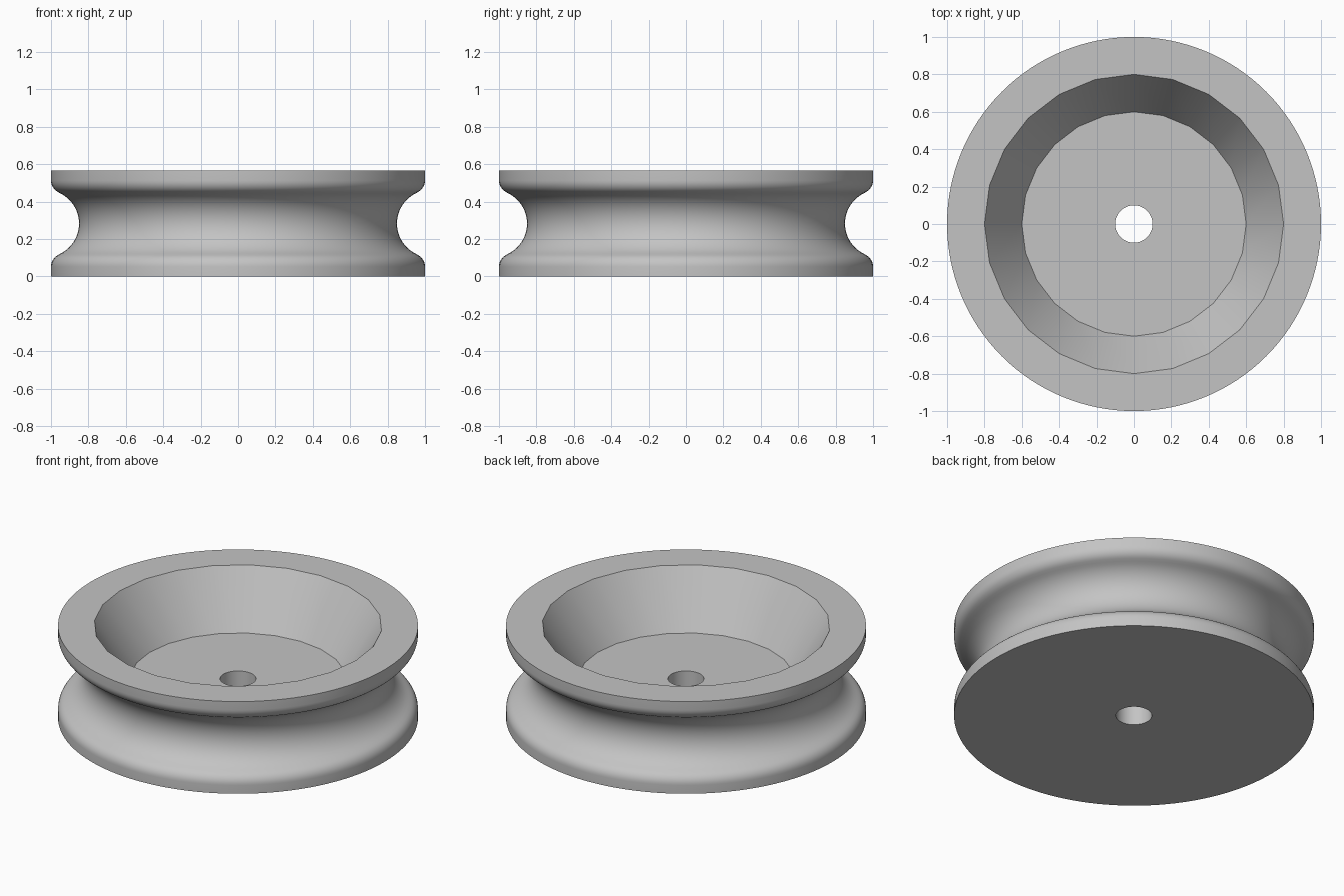
import bpy
import bmesh
from math import cos, sin, pi, radians, atan2

cube = bpy.data.objects.get("Cube")
if cube:
    bpy.data.objects.remove(cube, do_unlink=True)

HEIGHT = 0.565
MID = HEIGHT / 2
FLOOR = 0.24

# Plain grey material
grey = bpy.data.materials.new("plain grey")
grey.use_nodes = True
colour = (0.55, 0.55, 0.55, 1)
grey.diffuse_color = colour
grey.node_tree.nodes["Principled BSDF"].inputs["Base Color"].default_value = colour

bm = bmesh.new()


def ring(radius, z, count):
    """Closed loop of edges around the axle."""
    verts = [bm.verts.new((radius * cos(2 * pi * i / count),
                           radius * sin(2 * pi * i / count), z))
             for i in range(count)]
    return [bm.edges.new((verts[i - 1], verts[i])) for i in range(count)]


def arc(cx, cz, radius, start, end, steps):
    return [(cx + radius * cos(start + (end - start) * i / steps),
             cz + radius * sin(start + (end - start) * i / steps))
            for i in range(steps + 1)]


def wall(a, b):
    bmesh.ops.bridge_loops(bm, edges=a + b)


def cap(outer, inner):
    bmesh.ops.triangle_fill(bm, edges=outer + inner, use_beauty=True)


# Rim profile: lower rounded lip, concave groove, mirrored upper lip
lip = [(1, 0)] + arc(0.93, 0.052, 0.07, 0, radians(60), 6)
groove_x, groove_r = 1.03, 0.18
lip_r, lip_z = lip[-1]
low = atan2(lip_z - MID, lip_r - groove_x)
groove = arc(groove_x, MID, groove_r, 2 * pi + low, -low, 24)[1:-1]
profile = lip + groove + [(r, HEIGHT - z) for r, z in reversed(lip)]
rim = [ring(r, z, 128) for r, z in profile]
for a, b in zip(rim, rim[1:]):
    wall(a, b)

# Tapered recess in the top
recess_top = ring(0.8, HEIGHT, 24)
recess_floor = ring(0.6, FLOOR, 24)
wall(recess_top, recess_floor)

# Axle hole
hole_top = ring(0.1, FLOOR, 48)
hole_bottom = ring(0.1, 0, 48)
wall(hole_top, hole_bottom)

# Flat faces
cap(rim[-1], recess_top)
cap(recess_floor, hole_top)
cap(rim[0], hole_bottom)
bmesh.ops.recalc_face_normals(bm, faces=bm.faces)

mesh = bpy.data.meshes.new("grooved_wheel")
bm.to_mesh(mesh)
bm.free()
mesh.materials.append(grey)
wheel = bpy.data.objects.new("grooved_wheel", mesh)
bpy.context.collection.objects.link(wheel)

bpy.ops.object.select_all(action="DESELECT")
wheel.select_set(True)
bpy.context.view_layer.objects.active = wheel
bpy.ops.object.shade_smooth_by_angle(angle=radians(30))
